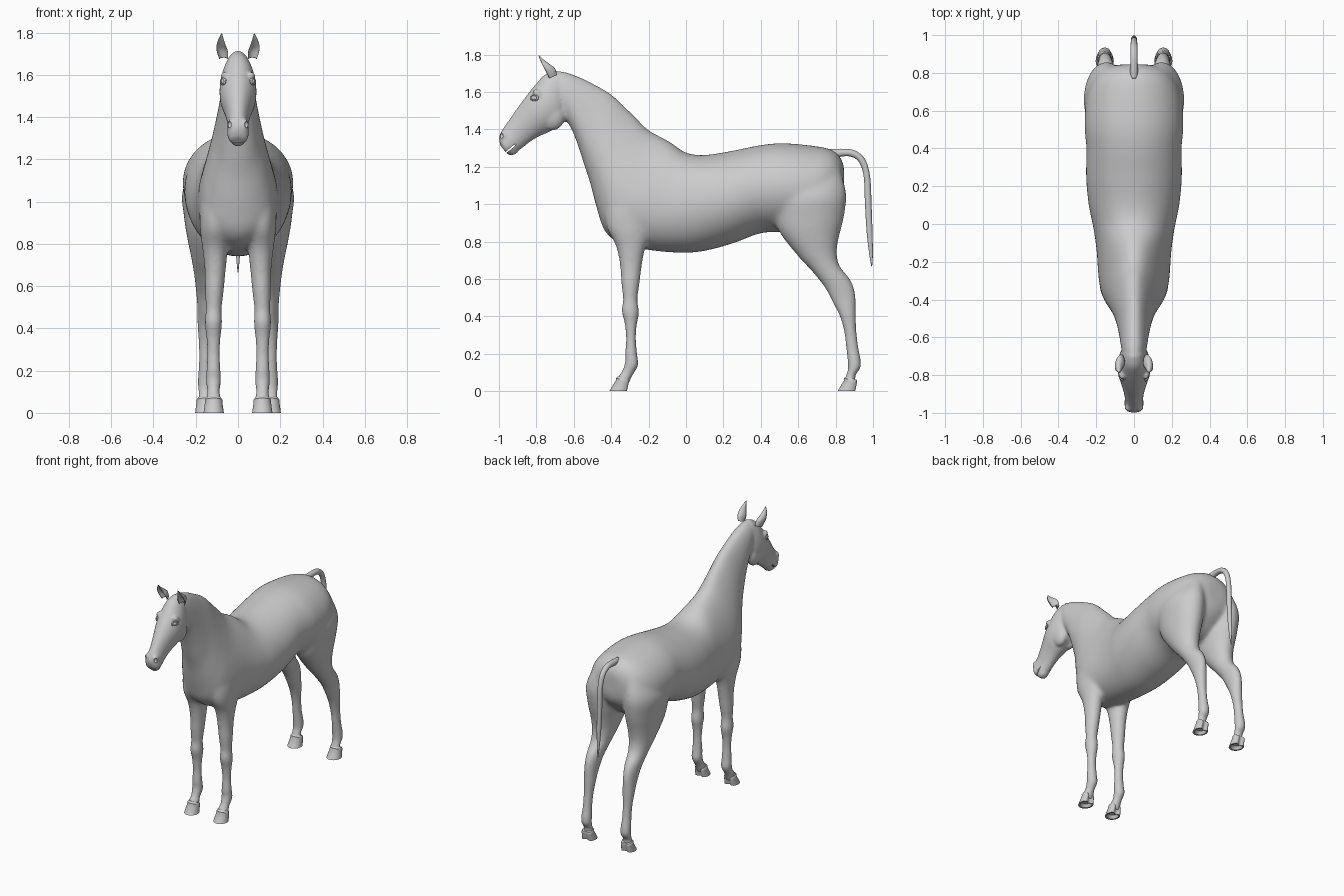
import bpy, bmesh, math
from mathutils import Vector, Matrix


def make_object(name, bm):
    bmesh.ops.recalc_face_normals(bm, faces=bm.faces)
    mesh = bpy.data.meshes.new(name)
    bm.to_mesh(mesh)
    bm.free()
    mesh.shade_smooth()
    obj = bpy.data.objects.new(name, mesh)
    bpy.context.collection.objects.link(obj)
    return obj


def catmull(p, steps):
    out = []
    for i in range(len(p) - 1):
        a, b, c, d = p[max(i - 1, 0)], p[i], p[i + 1], p[min(i + 2, len(p) - 1)]
        for s in range(steps):
            t = s / steps
            out.append((b * 2 + (c - a) * t + (a * 2 - b * 5 + c * 4 - d) * t * t
                        + (b * 3 - a - c * 3 + d) * t ** 3) / 2)
    return out + [p[-1]]


def loft(name, sections, side=1, n=32, steps=5, front_dent=0, back_notch=0):
    """Rings spanning two side-profile points: (y1, z1, y2, z2, half width, x, taper)."""
    rows = [Vector(tuple(s) + (0,) * (7 - len(s))) for s in sections]
    bm, rings = bmesh.new(), []
    for ay, az, by, bz, w, x, taper in catmull(rows, steps):
        ring = []
        for k in range(n):
            t = 2 * math.pi * k / n
            c, s = math.cos(t), math.sin(t)
            wide = max(w, 0.001) * s * (1 - taper * c)
            c += back_notch * max(0, -c) ** 10 - front_dent * max(0, c)
            ring.append(bm.verts.new((side * (x + wide), (ay + by) / 2 + (ay - by) / 2 * c,
                                      (az + bz) / 2 + (az - bz) / 2 * c)))
        rings.append(ring)
    for r, q in zip(rings, rings[1:]):
        for k in range(n):
            bm.faces.new((r[k], r[(k + 1) % n], q[(k + 1) % n], q[k]))
    bm.faces.new(rings[0])
    bm.faces.new(rings[-1])
    return make_object(name, bm)


def ball(name, loc, radii, tilt=0):
    bm = bmesh.new()
    bmesh.ops.create_uvsphere(bm, u_segments=24, v_segments=16, radius=1)
    bm.transform(Matrix.Translation(loc) @ Matrix.Rotation(math.radians(tilt), 4, 'X')
                 @ Matrix.Diagonal((*radii, 1)))
    return make_object(name, bm)


def activate(obj, others=()):
    bpy.ops.object.select_all(action='DESELECT')
    for o in (obj, *others):
        o.select_set(True)
    bpy.context.view_layer.objects.active = obj


# Torso and neck, from rump to poll
torso = [(.845, 1.2, .845, 1.06, .07), (.825, 1.25, .83, 1.0, .14), (.775, 1.292, .775, .93, .205),
         (.68, 1.312, .68, .86, .25), (.52, 1.326, .52, .85, .262), (.4, 1.316, .4, .845, .252),
         (.25, 1.286, .25, .79, .254), (.1, 1.263, .1, .75, .24), (0, 1.276, -.02, .74, .217, 0, .05),
         (-.09, 1.336, -.18, .752, .195, 0, .18), (-.2, 1.397, -.34, .785, .18, 0, .3),
         (-.27, 1.467, -.43, .85, .16, 0, .35), (-.33, 1.525, -.475, .97, .135, 0, .32),
         (-.40, 1.59, -.512, 1.11, .11, 0, .25), (-.48, 1.637, -.545, 1.21, .094, 0, .18),
         (-.57, 1.682, -.577, 1.31, .082, 0, .1), (-.65, 1.707, -.612, 1.40, .072),
         (-.715, 1.712, -.65, 1.46, .062)]
# Head, from poll to lips
head = [(-.70, 1.715, -.63, 1.53, .058), (-.755, 1.692, -.645, 1.45, .078), (-.80, 1.645, -.68, 1.415, .087),
        (-.845, 1.59, -.735, 1.385, .084), (-.89, 1.53, -.79, 1.36, .068), (-.925, 1.48, -.835, 1.332, .056),
        (-.96, 1.43, -.872, 1.303, .049), (-.987, 1.39, -.905, 1.28, .05), (-1.0, 1.35, -.935, 1.267, .048),
        (-.99, 1.308, -.955, 1.27, .034)]
# Legs, from shoulder or hip to hoof
front_leg = [(-.40, 1.15, -.22, 1.12, .05, .10), (-.43, 1.0, -.19, .98, .075, .105),
             (-.425, .88, -.185, .86, .07, .11), (-.377, .78, -.218, .76, .06, .108),
             (-.354, .68, -.236, .67, .05, .108), (-.344, .57, -.25, .57, .043, .112),
             (-.336, .49, -.26, .49, .037, .115), (-.343, .43, -.252, .42, .04, .116),
             (-.327, .36, -.264, .35, .033, .116), (-.32, .28, -.268, .28, .029, .116),
             (-.325, .2, -.262, .2, .033, .116), (-.324, .16, -.256, .14, .035, .116),
             (-.34, .11, -.283, .09, .029, .116), (-.36, .08, -.3, .055, .034, .115),
             (-.365, .04, -.31, .03, .034, .115)]
hind_leg = [(.52, 1.2, .82, 1.2, .07, .12), (.46, 1.05, .857, 1.06, .117, .145),
            (.47, .93, .845, .93, .111, .145), (.505, .84, .818, .82, .096, .145),
            (.60, .72, .807, .74, .076, .145), (.675, .64, .822, .67, .061, .147),
            (.743, .555, .878, .595, .048, .15), (.788, .47, .903, .525, .04, .152),
            (.823, .40, .907, .43, .038, .153), (.846, .32, .91, .33, .031, .154),
            (.856, .24, .92, .24, .029, .155), (.864, .17, .934, .165, .034, .155),
            (.866, .12, .932, .125, .034, .155), (.858, .09, .907, .085, .03, .155),
            (.848, .06, .905, .05, .034, .155), (.845, .035, .9, .03, .034, .155)]

horse = loft("horse_body", torso, n=48)
parts = [loft("head", head), ball("lower_lip", (0, -.925, 1.283), (.03, .034, .019), 25)]
for s in (1, -1):
    parts += [loft("front_leg", front_leg, s), loft("hind_leg", hind_leg, s),
              ball("cheek", (s * .036, -.715, 1.477), (.043, .07, .082)),
              ball("brow", (s * .062, -.79, 1.588), (.021, .036, .02), -35),
              ball("nostril_rim", (s * .03, -.973, 1.365), (.02, .022, .028))]

# Fuse the parts into one skin
activate(horse, parts)
bpy.ops.object.join()
mod = horse.modifiers.new("fuse", 'REMESH')
mod.mode, mod.voxel_size, mod.use_smooth_shade = 'VOXEL', .008, True
bpy.ops.object.modifier_apply(modifier=mod.name)

# Blend the torso strongly and the slim parts lightly
group = horse.vertex_groups.new(name="torso")
for v in horse.data.vertices:
    weight = min(1, max(0, (v.co.z - .6) / .15)) * min(1, max(0, (v.co.y + .68) / .1))
    if weight > 0:
        group.add([v.index], weight, 'REPLACE')
for name, count in (("torso", 36), ("", 5)):
    mod = horse.modifiers.new("soften", 'SMOOTH')
    mod.iterations, mod.factor, mod.vertex_group = count, .5, name
    bpy.ops.object.modifier_apply(modifier=mod.name)

# Mouth slit and nostrils
cutters = [ball("mouth_cutter", (0, -.937, 1.298), (.08, .042, .005), 40)]
cutters += [ball("nostril_cutter", (s * .041, -.988, 1.365), (.01, .012, .015)) for s in (1, -1)]
for cutter in cutters:
    activate(horse)
    mod = horse.modifiers.new("cut", 'BOOLEAN')
    mod.operation, mod.object = 'DIFFERENCE', cutter
    bpy.ops.object.modifier_apply(modifier=mod.name)
    bpy.data.objects.remove(cutter)

# Tail
loft("tail", [(.77, 1.295, .77, 1.24, .02), (.84, 1.296, .835, 1.255, .02), (.90, 1.288, .885, 1.253, .019),
              (.955, 1.245, .925, 1.225, .018), (.984, 1.15, .95, 1.15, .017), (.992, 1.0, .957, 1.0, .017),
              (.997, .85, .966, .85, .014), (.999, .73, .98, .73, .008), (.995, .665, .991, .667, .002)], n=20)

# Ears, eyes and hooves on both sides
ear = [(-.775, 1.655, -.69, 1.69, .02, .068), (-.80, 1.695, -.70, 1.725, .026, .074),
       (-.805, 1.735, -.728, 1.748, .021, .08), (-.80, 1.768, -.76, 1.772, .012, .08),
       (-.792, 1.795, -.786, 1.795, .002, .077)]
hoof = [(-.362, .08, -.30, .058, .036, .115), (-.374, .07, -.296, .048, .042, .115),
        (-.374, .06, -.297, .042, .041, .115), (-.41, 0, -.303, 0, .048, .115),
        (-.398, 0, -.312, 0, .038, .115), (-.38, .02, -.318, .02, .028, .115)]
for s in (1, -1):
    loft("ear", ear, s, n=24, front_dent=1.5)
    ball("eye", (s * .063, -.808, 1.568), (.018, .02, .016))
    bpy.ops.mesh.primitive_torus_add(major_segments=28, minor_segments=10, major_radius=.018, minor_radius=.005,
                                     location=(s * .071, -.811, 1.568),
                                     rotation=(0, math.pi / 2, math.radians(-28 * s)))
    eyelid = bpy.context.object
    eyelid.name, eyelid.scale = "eyelid", (.75, 1.15, 1)
    eyelid.data.shade_smooth()
    for label, dy, dx in (("front_hoof", 0, 0), ("hind_hoof", 1.22, .04)):
        rows = [(a + dy, b, c + dy, d, w, x + dx) for a, b, c, d, w, x in hoof]
        activate(loft(label, rows, s, steps=1, back_notch=.45))
        bpy.ops.object.shade_smooth_by_angle(angle=math.radians(40))
